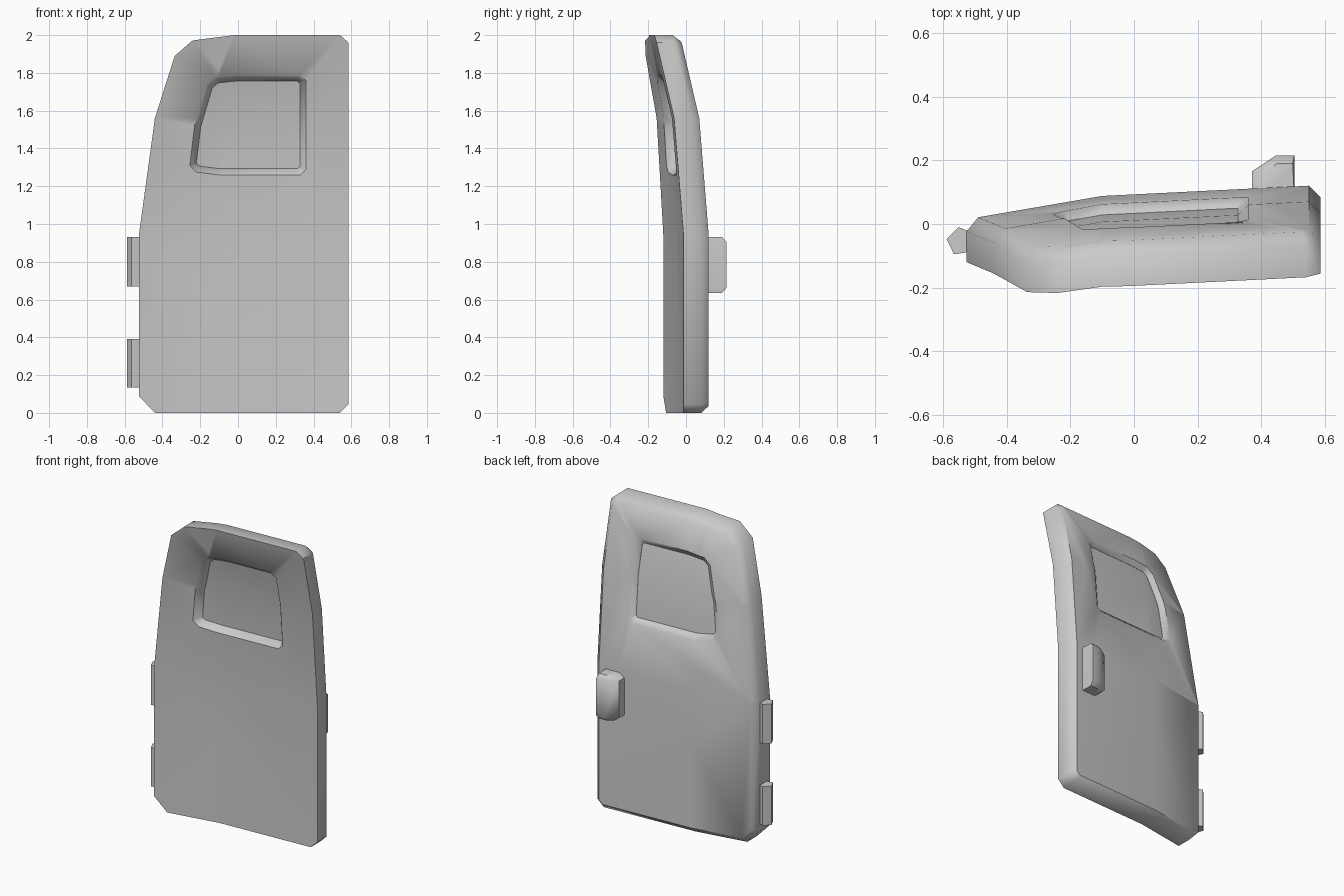
import bpy, bmesh, math
from mathutils import Vector

if "Cube" in bpy.data.objects:
    bpy.data.objects.remove(bpy.data.objects["Cube"])

THICK = 0.135
OUTLINE = [(-0.44, 0), (0.54, 0), (0.585, 0.045), (0.585, 1.96), (0.54, 2.0), (-0.02, 2.0),
           (-0.24, 1.972), (-0.335, 1.89), (-0.44, 1.56), (-0.525, 0.94), (-0.525, 0.09)]
WINDOW = [(-0.22, 1.275), (-0.10, 1.26), (0.33, 1.26), (0.36, 1.29), (0.36, 1.76), (0.325, 1.79),
          (-0.01, 1.79), (-0.12, 1.778), (-0.165, 1.74), (-0.23, 1.52), (-0.255, 1.31)]


def lerp_table(table, t):
    for (a, va), (b, vb) in zip(table, table[1:]):
        if t <= b or (b, vb) == table[-1]:
            return va + (vb - va) * (t - a) / (b - a)


def bend(x, z):
    """Forward offset of the door skin: folded across x and leaning in at the top."""
    return (lerp_table([(-0.525, -0.12), (-0.1, -0.047), (0.585, -0.013)], x)
            + lerp_table([(0, 0), (0.94, 0), (1.56, -0.05), (2.0, -0.152)], z))


def inset(pts, d):
    """Mitred inward offset of a counter-clockwise outline."""
    out = []
    for i, p in enumerate(pts):
        p = Vector(p)
        e1 = (p - Vector(pts[i - 1])).normalized()
        e2 = (Vector(pts[(i + 1) % len(pts)]) - p).normalized()
        n1, n2 = Vector((-e1.y, e1.x)), Vector((-e2.y, e2.x))
        out.append(p + (n1 + n2) * d / (1 + n1.dot(n2)))
    return out


def ring(bm, pts, y):
    return [bm.verts.new((p[0], y, p[1])) for p in pts]


def bridge(bm, rings):
    for a, b in zip(rings, rings[1:]):
        for i in range(len(a)):
            j = (i + 1) % len(a)
            bm.faces.new((a[i], a[j], b[j], b[i]))


def finish(bm, name, angle):
    bmesh.ops.recalc_face_normals(bm, faces=bm.faces[:])
    me = bpy.data.meshes.new(name)
    bm.to_mesh(me)
    bm.free()
    ob = bpy.data.objects.new(name, me)
    bpy.context.collection.objects.link(ob)
    bpy.ops.object.select_all(action='DESELECT')
    ob.select_set(True)
    bpy.context.view_layer.objects.active = ob
    bpy.ops.object.shade_smooth_by_angle(angle=math.radians(angle))
    return ob


def bend_mesh(bm):
    """Cut the flat panel at the fold lines, then push it into shape."""
    for co, no in (((-0.1, 0, 0), (1, 0, 0)), ((0, 0, 0.94), (0, 0, 1)), ((0, 0, 1.56), (0, 0, 1))):
        bmesh.ops.bisect_plane(bm, geom=bm.verts[:] + bm.edges[:] + bm.faces[:],
                               dist=1e-4, plane_co=co, plane_no=no)
    for v in bm.verts:
        v.co.y += bend(v.co.x, v.co.z)


def prism(name, levels, angle):
    """Loft of horizontal profiles: list of (z, [(x, y), ...])."""
    bm = bmesh.new()
    rings = [[bm.verts.new((x, y, z)) for x, y in prof] for z, prof in levels]
    bridge(bm, rings)
    bm.faces.new(rings[0])
    bm.faces.new(rings[-1])
    return finish(bm, name, angle)


# door panel: outer rim with bevelled back edge, window opening bevelled on both sides
bm = bmesh.new()
rim = [ring(bm, OUTLINE, 0), ring(bm, OUTLINE, THICK - 0.038),
       ring(bm, inset(OUTLINE, 0.036), THICK)]
small = inset(WINDOW, 0.033)
hole = [ring(bm, WINDOW, 0), ring(bm, small, 0.045),
        ring(bm, small, THICK - 0.03), ring(bm, WINDOW, THICK)]
bridge(bm, rim)
bridge(bm, hole)
for outer, inner in ((rim[0], hole[0]), (rim[-1], hole[-1])):
    edges = [bm.edges.get((r[i - 1], r[i])) for r in (outer, inner) for i in range(len(r))]
    bmesh.ops.triangle_fill(bm, use_beauty=True, edges=edges,
                            normal=(0, -1, 0) if outer is rim[0] else (0, 1, 0))
bend_mesh(bm)
finish(bm, "door_panel", 46)

# window pane
bm = bmesh.new()
pane = [ring(bm, small, 0.046), ring(bm, small, THICK - 0.031)]
bridge(bm, pane)
for r in pane:
    bm.faces.new(r)
bend_mesh(bm)
finish(bm, "window_pane", 30)

# hinges
HINGE = [(-0.44, -0.055), (-0.53, -0.09), (-0.565, -0.095), (-0.588, -0.048), (-0.55, -0.01)]
for name, z0, z1 in (("lower_hinge", 0.135, 0.39), ("upper_hinge", 0.67, 0.93)):
    prism(name, [(z0, HINGE), (z1, HINGE)], 60)

# door handle with chamfered ends
HANDLE = [(0.505, 0.09), (0.503, 0.215), (0.445, 0.215), (0.37, 0.165), (0.37, 0.09)]
END = [(0.503, 0.09), (0.498, 0.19), (0.45, 0.19), (0.405, 0.16), (0.405, 0.09)]
prism("door_handle", [(0.635, END), (0.662, HANDLE), (0.905, HANDLE), (0.932, END)], 46)
